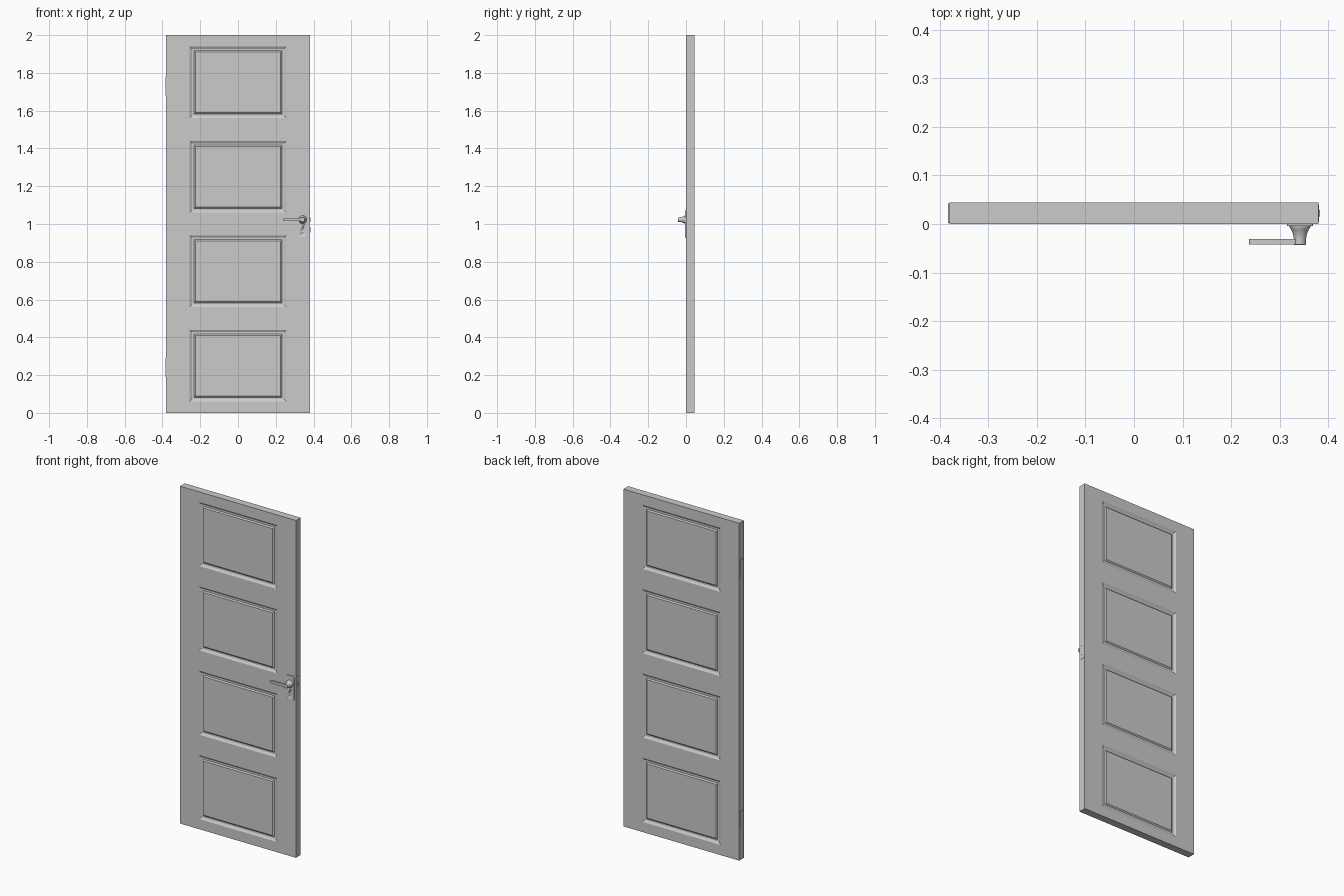
import bpy, bmesh, math
from mathutils import Matrix, Vector

if "Cube" in bpy.data.objects:
    bpy.data.objects.remove(bpy.data.objects["Cube"])

grey = bpy.data.materials.new("plain grey")
grey.use_nodes = True
COLOR = (0.6, 0.6, 0.6, 1)
grey.diffuse_color = COLOR
grey.node_tree.nodes["Principled BSDF"].inputs["Base Color"].default_value = COLOR


def finish(name, bm, smooth=False):
    bmesh.ops.recalc_face_normals(bm, faces=bm.faces)
    mesh = bpy.data.meshes.new(name)
    bm.to_mesh(mesh)
    bm.free()
    mesh.materials.append(grey)
    obj = bpy.data.objects.new(name, mesh)
    bpy.context.collection.objects.link(obj)
    if smooth:
        bpy.ops.object.select_all(action="DESELECT")
        obj.select_set(True)
        bpy.context.view_layer.objects.active = obj
        bpy.ops.object.shade_smooth_by_angle(angle=math.radians(35))
    return obj


def box(name, lo, hi):
    lo, hi = Vector(lo), Vector(hi)
    bm = bmesh.new()
    bmesh.ops.create_cube(bm, size=1, matrix=Matrix.Translation((lo + hi) / 2)
                          @ Matrix.Diagonal((*(hi - lo), 1)))
    return finish(name, bm)


def lathe(name, x, z, rings, n=24):
    """Capped turned shape about the y axis from (radius, y) pairs."""
    bm = bmesh.new()
    loops = [[bm.verts.new((x + r * math.cos(a), y, z + r * math.sin(a)))
              for a in (math.tau * i / n for i in range(n))] for r, y in rings]
    for a, b in zip(loops, loops[1:]):
        for i in range(n):
            j = (i + 1) % n
            bm.faces.new((a[i], a[j], b[j], b[i]))
    bm.faces.new(loops[0])
    bm.faces.new(loops[-1])
    return finish(name, bm, True)


def rounded_plate(name, x, z, half_w, half_h, radius, y0, y1, steps=6):
    """Rounded rectangle in xz, extruded along y."""
    bm = bmesh.new()
    ring = []
    for k, (sx, sz) in enumerate(((1, 1), (-1, 1), (-1, -1), (1, -1))):
        for i in range(steps + 1):
            a = math.pi / 2 * (k + i / steps)
            ring.append(bm.verts.new((x + sx * (half_w - radius) + radius * math.cos(a), y0,
                                      z + sz * (half_h - radius) + radius * math.sin(a))))
    face = bm.faces.new(ring)
    out = bmesh.ops.extrude_face_region(bm, geom=[face], use_keep_orig=True)
    bmesh.ops.translate(bm, vec=(0, y1 - y0, 0),
                        verts=[v for v in out["geom"] if isinstance(v, bmesh.types.BMVert)])
    return finish(name, bm, True)


# Door slab with four grooved panels on both faces
W, T, H = 0.38, 0.044, 2.0
PX, PZ = 0.256, 0.19
xs = [-W, -PX, PX, W]
centres = [0.25 + 0.5 * i for i in range(4)]
zs = [0] + [c + s * PZ for c in centres for s in (-1, 1)] + [H]
bm = bmesh.new()
grid = [[bm.verts.new((x, 0, z)) for x in xs] for z in zs]
for j in range(len(zs) - 1):
    for i in range(3):
        bm.faces.new((grid[j][i], grid[j][i + 1], grid[j + 1][i + 1], grid[j + 1][i]))
out = bmesh.ops.extrude_face_region(bm, geom=bm.faces[:], use_keep_orig=True)
bmesh.ops.translate(bm, vec=(0, T, 0),
                    verts=[v for v in out["geom"] if isinstance(v, bmesh.types.BMVert)])
bmesh.ops.recalc_face_normals(bm, faces=bm.faces)
panels = []
for f in bm.faces:
    c = f.calc_center_median()
    if abs(f.normal.y) > 0.9 and abs(c.x) < 0.01 and any(abs(c.z - p) < 0.01 for p in centres):
        panels.append(f)
# Sloped edge, flat groove, then the raised field
for width, depth in ((0.018, -0.008), (0.014, 0), (0.01, 0.006)):
    bmesh.ops.inset_individual(bm, faces=panels, thickness=width, depth=depth)
finish("door_slab", bm)

# Hinge leaves on the right edge
for label, z in (("lower", 0.24), ("upper", 1.73)):
    box(label + "_hinge", (-W - 0.003, 0.002, z - 0.05), (-W + 0.001, 0.042, z + 0.05))

# Latch plate and bolts on the left edge
box("latch_plate", (W - 0.001, 0.004, 0.93), (W + 0.001, 0.04, 1.07))
box("latch_bolt", (W, 0.015, 1.01), (W + 0.003, 0.029, 1.035))
box("lock_bolt", (W, 0.016, 0.955), (W + 0.003, 0.028, 0.985))

# Handle backplate with keyhole
HX, HZ = 0.342, 1.023
plate = rounded_plate("handle_backplate", HX, 1.0, 0.027, 0.072, 0.008, 0.001, -0.004)
for label, w, h, z in (("round", 0.005, 0.005, 0.972), ("slot", 0.0022, 0.009, 0.963)):
    cutter = rounded_plate("keyhole_" + label + "_cutter", HX, z, w, h, w * 0.98, -0.0015, -0.01)
    cutter.hide_render = True
    cutter.hide_set(True)
    cut = plate.modifiers.new("keyhole " + label, "BOOLEAN")
    cut.operation = "DIFFERENCE"
    cut.object = cutter

# Backplate screws
for i, (sx, sz) in enumerate(((-1, -1), (1, -1), (-1, 1), (1, 1))):
    lathe("plate_screw_%d" % (i + 1), HX + sx * 0.019, 1 + sz * 0.064,
          ((0.003, -0.003), (0.003, -0.0045), (0.0018, -0.0052)), 10)

# Flared handle neck and lever
lathe("handle_neck", HX, HZ,
      ((0.022, -0.003), (0.022, -0.006), (0.018, -0.012), (0.0145, -0.02),
       (0.0125, -0.03), (0.0125, -0.042), (0.0115, -0.043)))
rounded_plate("handle_lever", 0.293, HZ, 0.056, 0.008, 0.0075, -0.031, -0.042)
